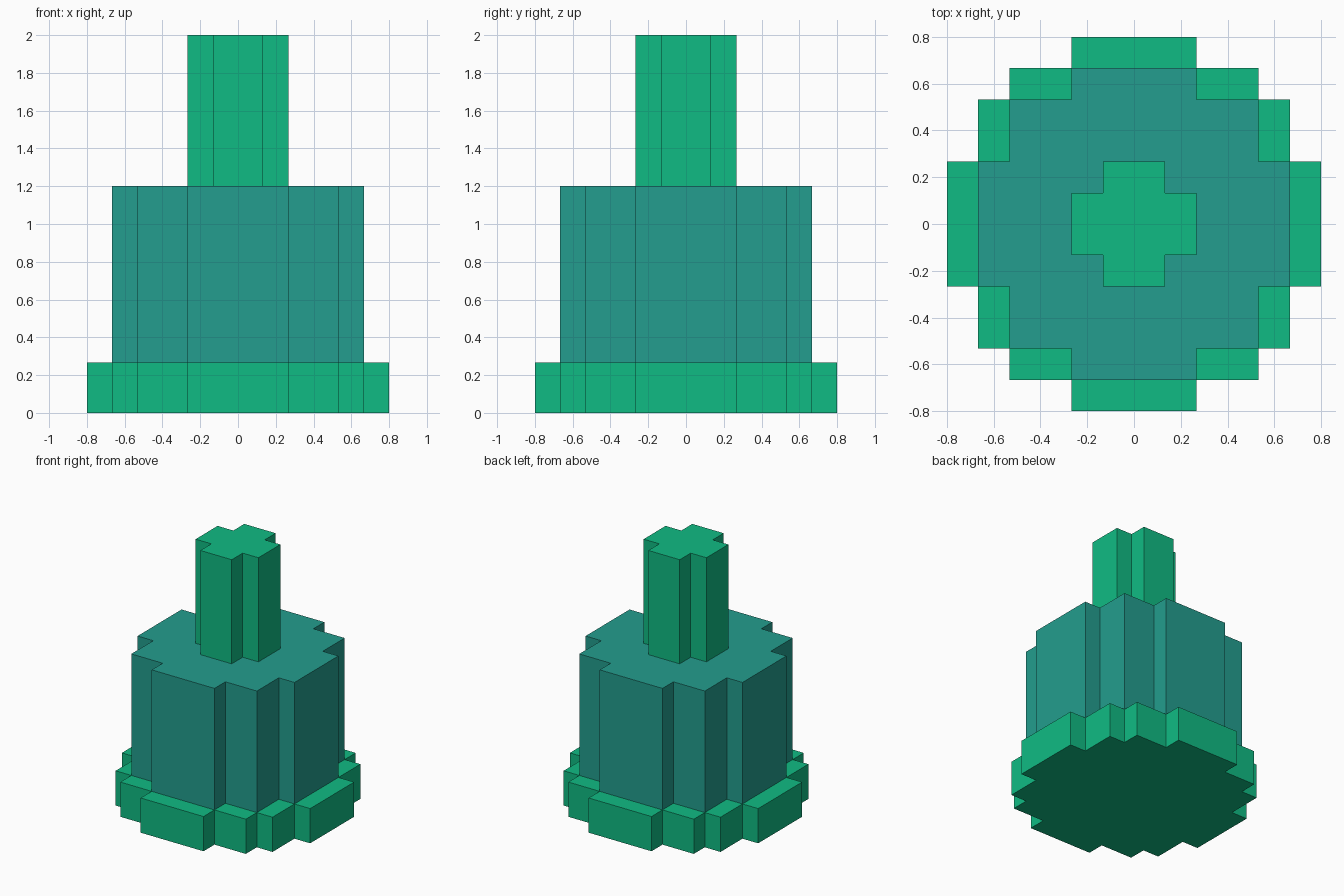
import bpy
import bmesh

cube = bpy.data.objects.get("Cube")
if cube:
    bpy.data.objects.remove(cube, do_unlink=True)

U = 2 / 15  # grid step shared by every part


def linear(c):
    c /= 255
    return c / 12.92 if c <= 0.04045 else ((c + 0.055) / 1.055) ** 2.4


def make_material(name, rgb):
    colour = [linear(c) for c in rgb] + [1.0]
    mat = bpy.data.materials.new(name)
    mat.use_nodes = True
    mat.diffuse_color = colour
    bsdf = next(n for n in mat.node_tree.nodes if n.type == 'BSDF_PRINCIPLED')
    bsdf.inputs["Base Color"].default_value = colour
    return mat


def stepped_outline(corners):
    """Turn the outer corners of one quadrant into a full stepped ring."""
    quadrant = []
    for i, (x, y) in enumerate(corners):
        quadrant.append((x, y))
        if i + 1 < len(corners):
            quadrant.append((corners[i + 1][0], y))
    ring = []
    for _ in range(4):
        ring += quadrant
        quadrant = [(-y, x) for x, y in quadrant]
    return ring


def stepped_prism(name, corners, bottom, top, mat):
    bm = bmesh.new()
    verts = [bm.verts.new((x * U, y * U, bottom * U)) for x, y in stepped_outline(corners)]
    face = bm.faces.new(verts)
    raised = bmesh.ops.extrude_face_region(bm, geom=[face], use_keep_orig=True)
    moved = [g for g in raised["geom"] if isinstance(g, bmesh.types.BMVert)]
    bmesh.ops.translate(bm, vec=(0, 0, (top - bottom) * U), verts=moved)
    bmesh.ops.recalc_face_normals(bm, faces=bm.faces)
    mesh = bpy.data.meshes.new(name)
    bm.to_mesh(mesh)
    bm.free()
    mesh.materials.append(mat)
    obj = bpy.data.objects.new(name, mesh)
    bpy.context.scene.collection.objects.link(obj)
    return obj


green = make_material("emerald green", (16, 187, 131))
teal = make_material("teal", (35, 157, 142))

# Wide foot, main drum and cross-shaped stem, stacked
stepped_prism("base_plate", [(6, 2), (5, 4), (4, 5), (2, 6)], 0, 2, green)
stepped_prism("body", [(5, 2), (4, 4), (2, 5)], 2, 9, teal)
stepped_prism("stem", [(2, 1), (1, 2)], 9, 15, green)
